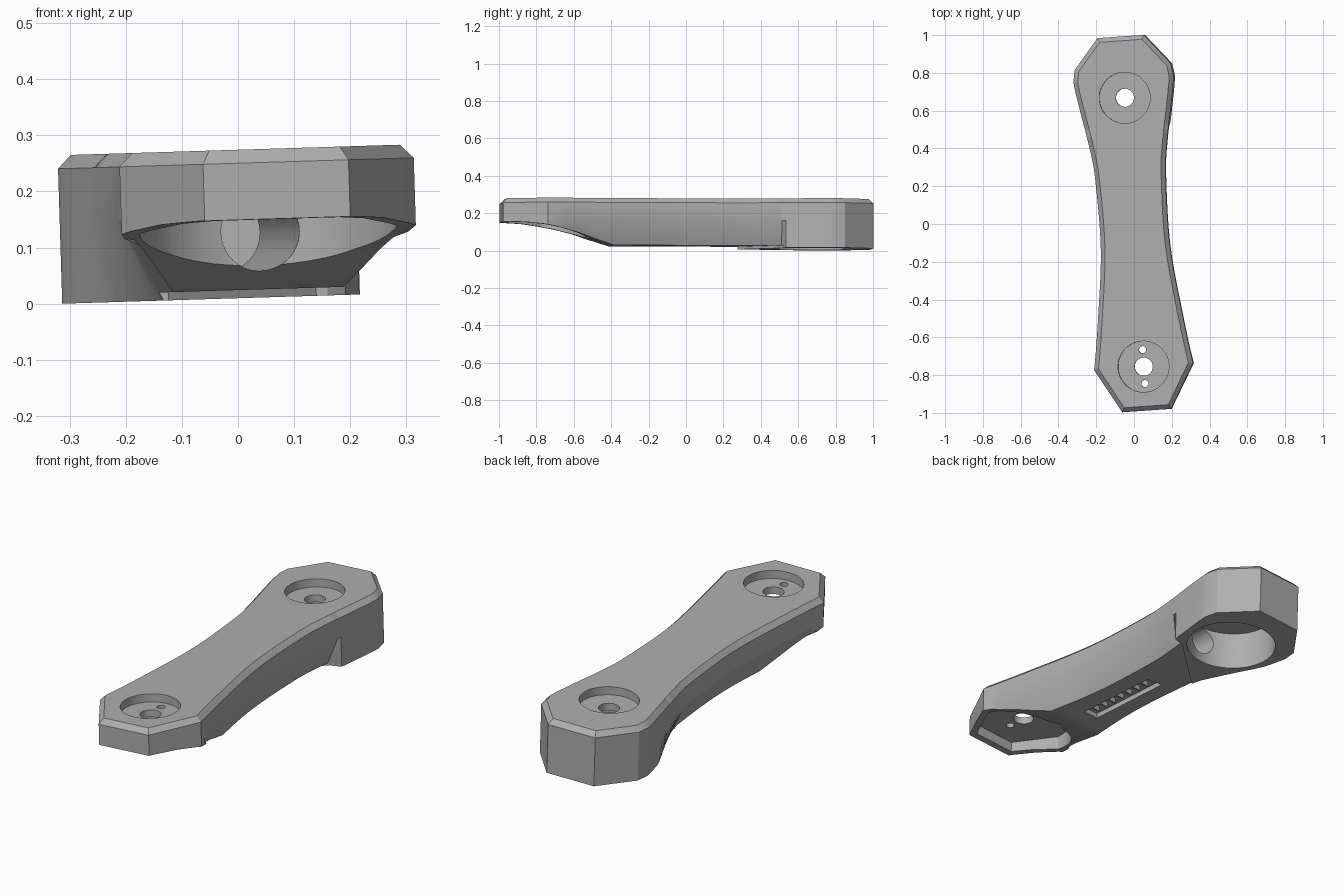
import bpy, bmesh, math
from mathutils import Matrix, Vector

old = bpy.data.objects.get("Cube")
if old:
    bpy.data.objects.remove(old, do_unlink=True)

grey = bpy.data.materials.new("plain grey")
grey.use_nodes = True
grey.diffuse_color = (0.43, 0.43, 0.43, 1)
grey.node_tree.nodes["Principled BSDF"].inputs["Base Color"].default_value = (0.43, 0.43, 0.43, 1)

TOP, FLOOR, BELLY = 0.275, 0.0105, 0.025
FRONT, BACK = -0.757, 0.67          # centres of the two sockets


def loft(name, rings):
    """Closed solid through rings with equal point counts, bottom ring first."""
    bm = bmesh.new()
    loops = [[bm.verts.new(p) for p in ring] for ring in rings]
    n = len(loops[0])
    bm.faces.new(loops[0])
    bm.faces.new(loops[-1])
    for low, high in zip(loops, loops[1:]):
        for i in range(n):
            j = (i + 1) % n
            bm.faces.new((low[i], low[j], high[j], high[i]))
    bmesh.ops.recalc_face_normals(bm, faces=bm.faces)
    mesh = bpy.data.meshes.new(name)
    bm.to_mesh(mesh)
    bm.free()
    obj = bpy.data.objects.new(name, mesh)
    bpy.context.collection.objects.link(obj)
    mesh.materials.append(grey)
    return obj


def prism(name, outline, z0, z1):
    return loft(name, [[(x, y, z) for x, y in outline] for z in (z0, z1)])


def box(name, x0, x1, y0, y1, z0, z1):
    return prism(name, [(x0, y0), (x1, y0), (x1, y1), (x0, y1)], z0, z1)


def disc(x, y, r, n=48):
    return [(x + r * math.cos(2 * math.pi * i / n), y + r * math.sin(2 * math.pi * i / n))
            for i in range(n)]


def spline(pts, steps=5):
    """Catmull-Rom samples through the inner points."""
    out = []
    for a, b, c, d in zip(pts, pts[1:], pts[2:], pts[3:]):
        a, b, c, d = map(Vector, (a, b, c, d))
        for k in range(steps):
            t = k / steps
            p = b * 2 + (c - a) * t + (a * 2 - b * 5 + c * 4 - d) * t * t \
                + (b * 3 - a - c * 3 + d) * t ** 3
            out.append(tuple(p / 2))
    return out + [tuple(pts[-2])]


# Waisted plan outline, one half, front to back
waist = spline([(0.29, -0.85), (0.263, -0.757), (0.223, -0.485), (0.183, -0.12),
                (0.187, 0.25), (0.206, 0.42), (0.242, 0.618), (0.266, 0.77), (0.266, 0.9)])
waist += [(0.2195, 0.5), (0.223, 0.52)]
waist.sort(key=lambda p: p[1])
half = [(0.13, -0.99)] + waist + [(0.255, 0.835), (0.123, 0.995)]
outline = half + [(-x, y) for x, y in reversed(half)]


def inset(ring, d):
    out = []
    for i, p in enumerate(ring):
        p, a, b = Vector(p), Vector(ring[i - 1]), Vector(ring[(i + 1) % len(ring)])
        e, f = (p - a).normalized(), (b - p).normalized()
        n1, n2 = Vector((-e.y, e.x)), Vector((-f.y, f.x))
        out.append(tuple(p + (n1 + n2) * d / (1 + n1.dot(n2))))
    return out


def undercut(x, y):
    """Narrower belly: ends abruptly on one side, fades out on the other."""
    if y < -0.7:
        return x, y
    if x > 0:
        cut = 0.062 if y < 0.51 else 0
    else:
        cut = 0.07 * min(1, max(0, (0.64 - y) / 0.32))
    return x - math.copysign(cut, x), y


def at(ring, z):
    return [(x, y, z) for x, y in ring]


arm = loft("arm", [at([undercut(*p) for p in outline], FLOOR), at(outline, 0.155),
                   at(outline, TOP - 0.024), at(inset(outline, 0.023), TOP)])

cutters = []
# Swept-up underside of the front end
sweep = [(-1.1, 0.15), (-0.97, 0.15), (-0.87, 0.146), (-0.78, 0.135), (-0.7, 0.12),
         (-0.6, 0.093), (-0.5, 0.058), (-0.4, BELLY), (-0.4, -0.1), (-1.1, -0.1)]
cutters.append(loft("underside_cut", [[(x, y, z) for y, z in sweep] for x in (-0.5, 0.5)]))
# Shallow step between belly and back block
cutters.append(prism("belly_cut", [(-0.4, -0.45), (0.4, -0.45), (0.4, 0.51), (0.17, 0.51),
                                   (-0.11, 0.285), (-0.4, 0.285)], -0.1, BELLY))
# Front pocket and round back socket
arc = [(0.23 * math.cos(math.pi * i / 24), FRONT + 0.23 * math.sin(math.pi * i / 24))
       for i in range(25)]
cutters.append(prism("front_pocket", arc + [(-0.113, -0.955), (0.113, -0.955)], -0.1, 0.2))
cutters.append(prism("back_socket", disc(0, BACK, 0.21, 64), -0.1, 0.2))
# Lengthwise bore joining pocket and socket
cutters.append(loft("bore", [[(x, y, z) for x, z in disc(0, 0.128, 0.07, 40)]
                             for y in (-0.75, 0.6)]))
# Top recesses, axle holes and pin holes
for y in (FRONT, BACK):
    cutters.append(prism("recess", disc(0, y, 0.135), 0.235, 0.4))
    cutters.append(prism("axle_hole", disc(0, y, 0.048, 32), 0.1, 0.4))
for y in (-0.09, 0.09):
    cutters.append(prism("pin_hole", disc(0, FRONT + y, 0.019, 20), 0.1, 0.4))
# Belly vent: continuous strip plus ribbed cells
cutters.append(box("vent_strip", -0.04, -0.005, -0.29, 0.15, -0.1, 0.05))
for i in range(8):
    y = -0.29 + i * 0.055
    cutters.append(box("vent_cell", -0.01, 0.04, y, y + 0.047, -0.1, 0.05))

for c in cutters:
    m = arm.modifiers.new(c.name, "BOOLEAN")
    m.operation, m.solver, m.object = "DIFFERENCE", "EXACT", c
bpy.context.view_layer.update()
done = bpy.data.meshes.new_from_object(arm.evaluated_get(bpy.context.evaluated_depsgraph_get()))
arm.modifiers.clear()
arm.data = done
for c in cutters:
    bpy.data.objects.remove(c, do_unlink=True)
done.materials.clear()
done.materials.append(grey)
for p in done.polygons:
    p.material_index = 0

# Slight yaw and sideways tilt
done.transform(Matrix.Translation((0.006, 0, 0)) @ Matrix.Rotation(-0.031, 4, "Y")
               @ Matrix.Rotation(math.radians(4), 4, "Z"))
low = min(v.co.z for v in done.vertices)
done.transform(Matrix.Translation((0, 0, -low)))

bpy.ops.object.select_all(action="DESELECT")
arm.select_set(True)
bpy.context.view_layer.objects.active = arm
bpy.ops.object.shade_smooth_by_angle(angle=math.radians(25))
